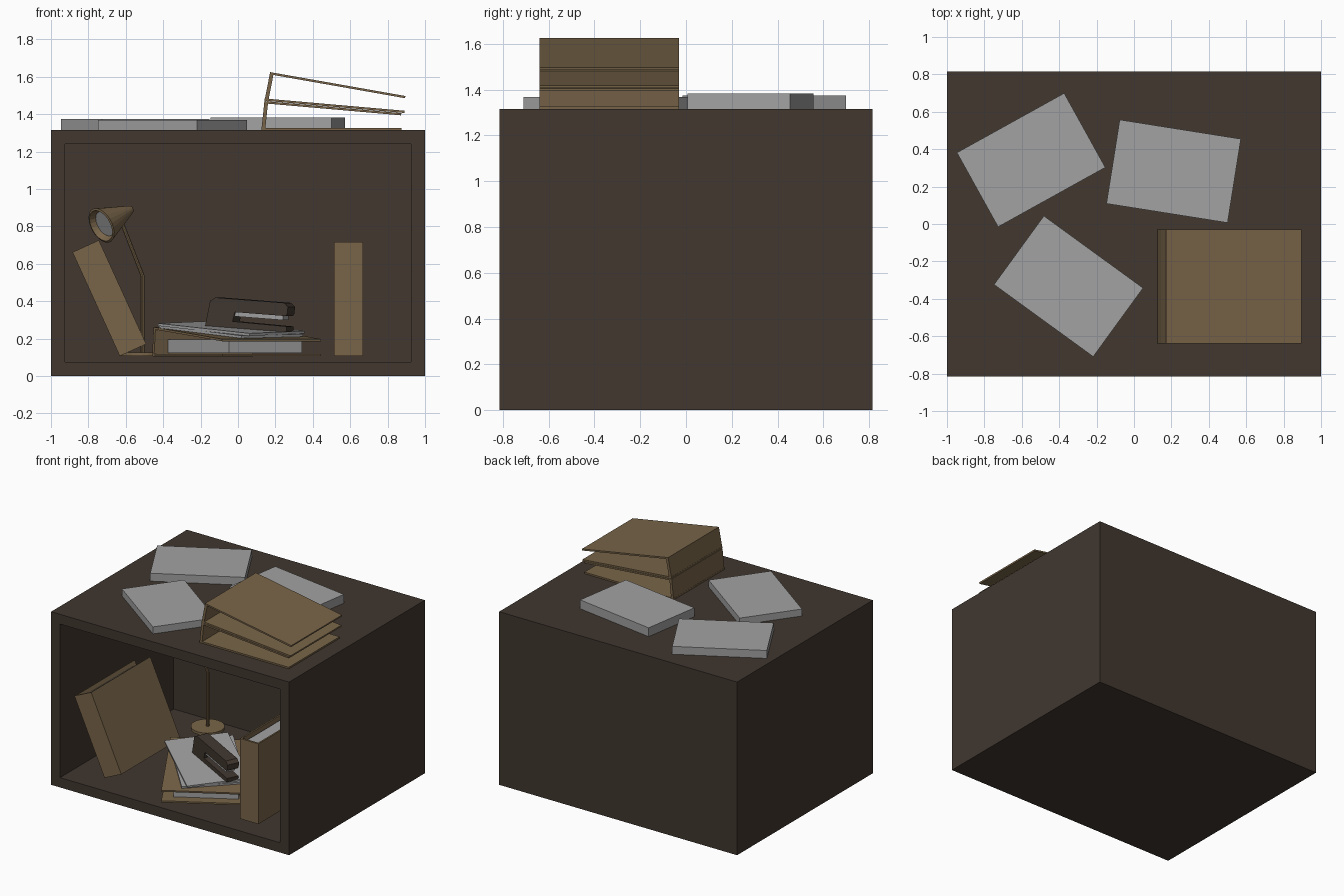
import bpy, bmesh
from math import radians
from mathutils import Matrix, Vector

cube = bpy.data.objects.get("Cube")
if cube:
    bpy.data.objects.remove(cube)


def material(name, rgb):
    m = bpy.data.materials.new(name)
    m.use_nodes = True
    m.diffuse_color = (*rgb, 1)
    m.node_tree.nodes["Principled BSDF"].inputs["Base Color"].default_value = (*rgb, 1)
    return m


DARK = material("dark brown wood", (0.052, 0.038, 0.028))
TAN = material("tan card", (0.19, 0.13, 0.067))
PAPER = material("grey paper", (0.36, 0.36, 0.36))


def finish(name, bm, mat, matrix=Matrix()):
    bmesh.ops.recalc_face_normals(bm, faces=bm.faces)
    mesh = bpy.data.meshes.new(name)
    bm.to_mesh(mesh)
    bm.free()
    mesh.materials.append(mat)
    obj = bpy.data.objects.new(name, mesh)
    bpy.context.collection.objects.link(obj)
    obj.matrix_world = matrix
    return obj


def box_bm(lo, hi):
    lo, hi = Vector(lo), Vector(hi)
    bm = bmesh.new()
    bmesh.ops.create_cube(bm, size=1)
    for v in bm.verts:
        v.co = (lo + hi) / 2 + v.co * (hi - lo)
    return bm


def box(name, lo, hi, mat, matrix=Matrix()):
    return finish(name, box_bm(lo, hi), mat, matrix)


def place(x, y, z, turn=0, tilt=0):
    """Move, turn about z, then tilt about the local y axis (degrees)."""
    return (Matrix.Translation((x, y, z)) @ Matrix.Rotation(radians(turn), 4, 'Z')
            @ Matrix.Rotation(radians(tilt), 4, 'Y'))


def cone(name, start, end, r1, r2, mat, sides=24, caps=True):
    start, end = Vector(start), Vector(end)
    axis = end - start
    bm = bmesh.new()
    bmesh.ops.create_cone(bm, cap_ends=caps, segments=sides, radius1=r1, radius2=r2, depth=axis.length)
    turn = Vector((0, 0, 1)).rotation_difference(axis).to_matrix().to_4x4()
    return finish(name, bm, mat, Matrix.Translation((start + end) / 2) @ turn)


# Hollow cabinet open at the front
W, D, H, FLOOR = 1.0, 0.815, 1.315, 0.107
bm = box_bm((-W, -D, 0), (W, D, H))
bm.normal_update()
front = min(bm.faces, key=lambda f: f.calc_center_median().y)
bmesh.ops.inset_region(bm, faces=[front], thickness=0.105)
inner = bmesh.ops.extrude_discrete_faces(bm, faces=[front])["faces"][0]
bmesh.ops.translate(bm, verts=inner.verts, vec=(0, 1.365, 0))
finish("cabinet", bm, DARK)

# Ring binders: L deep, B tall, T thick, C card thickness
L, B, T, C = 0.75, 0.61, 0.155, 0.012


def open_binder(name, matrix):
    box(name + "_bottom_cover", (0, -B / 2, 0), (L, B / 2, C), TAN, matrix)
    box(name + "_spine", (0, -B / 2, 0), (0.02, B / 2, T), TAN, matrix @ place(0, 0, 0, 0, 6))
    box(name + "_top_cover", (0, -B / 2, -C), (L - 0.015, B / 2, 0), TAN,
        matrix @ place(0.016, 0, T, 0, 5))


def closed_binder(name, matrix):
    box(name + "_spine", (0, 0, 0), (T, 0.015, B), TAN, matrix)
    for side, x in (("left", 0), ("right", T - C)):
        box(f"{name}_{side}_cover", (x, 0, 0), (x + C, L - 0.04, B), TAN, matrix)
    box(name + "_pages", (0.02, 0.06, 0.03), (T - 0.02, 0.66, B - 0.03), PAPER, matrix)


open_binder("lower_top_binder", place(0.125, -0.335, H))
open_binder("upper_top_binder", place(0.142, -0.335, H + T + 0.002, 0, 5))
closed_binder("standing_binder", place(0.513, -0.71, FLOOR))
closed_binder("leaning_binder", place(-0.632, -0.70, FLOOR, 0, -24.5))

# Paper stacks on the cabinet top
for i, (x, y, turn, h) in enumerate(((-0.55, 0.342, 29, 0.06), (0.212, 0.282, -9, 0.067),
                                     (-0.35, -0.333, -36, 0.053))):
    box(f"paper_stack_{i + 1}", (-0.328, -0.227, 0), (0.328, 0.227, h), PAPER, place(x, y, H, turn))

# Open binder on the cabinet floor, with pages inside and loose papers above
lying = place(-0.195, 0.0, FLOOR, -60)
open_binder("lying_binder", lying)
box("binder_pages", (0.03, -0.225, 0.015), (0.685, 0.225, 0.088), PAPER, lying)
for i, turn in enumerate((13, 19)):
    sheet = lying @ place(0.016, 0, T, 0, 5) @ place(0.335, -0.02, 0.001 + i * 0.014, turn)
    box(f"loose_papers_{i + 1}", (-0.325, -0.225, 0), (0.325, 0.225, 0.014), PAPER, sheet)

# Stapler: a C-shaped side profile given width
stapler = place(0.06, -0.36, 0.252, -25, 4)
profile = [(-0.24, 0), (0.24, 0), (0.24, 0.03), (-0.08, 0.035), (-0.07, 0.085), (0.23, 0.085),
           (0.24, 0.1), (0.24, 0.135), (0.215, 0.155), (-0.19, 0.155), (-0.22, 0.135)]
bm = bmesh.new()
face = bm.faces.new([bm.verts.new((x, -0.045, z)) for x, z in profile])
out = bmesh.ops.extrude_face_region(bm, geom=[face])["geom"]
bmesh.ops.translate(bm, verts=[v for v in out if isinstance(v, bmesh.types.BMVert)], vec=(0, 0.09, 0))
finish("stapler_body", bm, DARK, stapler)
box("stapler_magazine", (-0.08, -0.035, 0.062), (0.21, 0.035, 0.086), PAPER, stapler)

# Desk lamp
X, Y = -0.51, 0.365
cone("lamp_base", (X, Y, FLOOR), (X, Y, FLOOR + 0.02), 0.117, 0.117, TAN)
cone("lamp_post", (X, Y, FLOOR), (X, Y, 0.54), 0.011, 0.011, TAN, 10)
cone("lamp_arm", (X, Y, 0.535), (-0.625, Y, 0.83), 0.011, 0.011, TAN, 10)
tip, mouth = Vector((-0.575, Y + 0.06, 0.89)), Vector((-0.73, Y - 0.06, 0.805))
shade = cone("lamp_shade", mouth, tip, 0.1, 0.022, TAN, caps=False)
thick = shade.modifiers.new("thickness", 'SOLIDIFY')
thick.thickness = 0.012
cone("lamp_shade_cap", tip, tip + (tip - mouth) * 0.03, 0.022, 0.018, TAN)
cone("lamp_bulb", mouth.lerp(tip, 0.12), mouth.lerp(tip, 0.5), 0.072, 0.03, PAPER)
